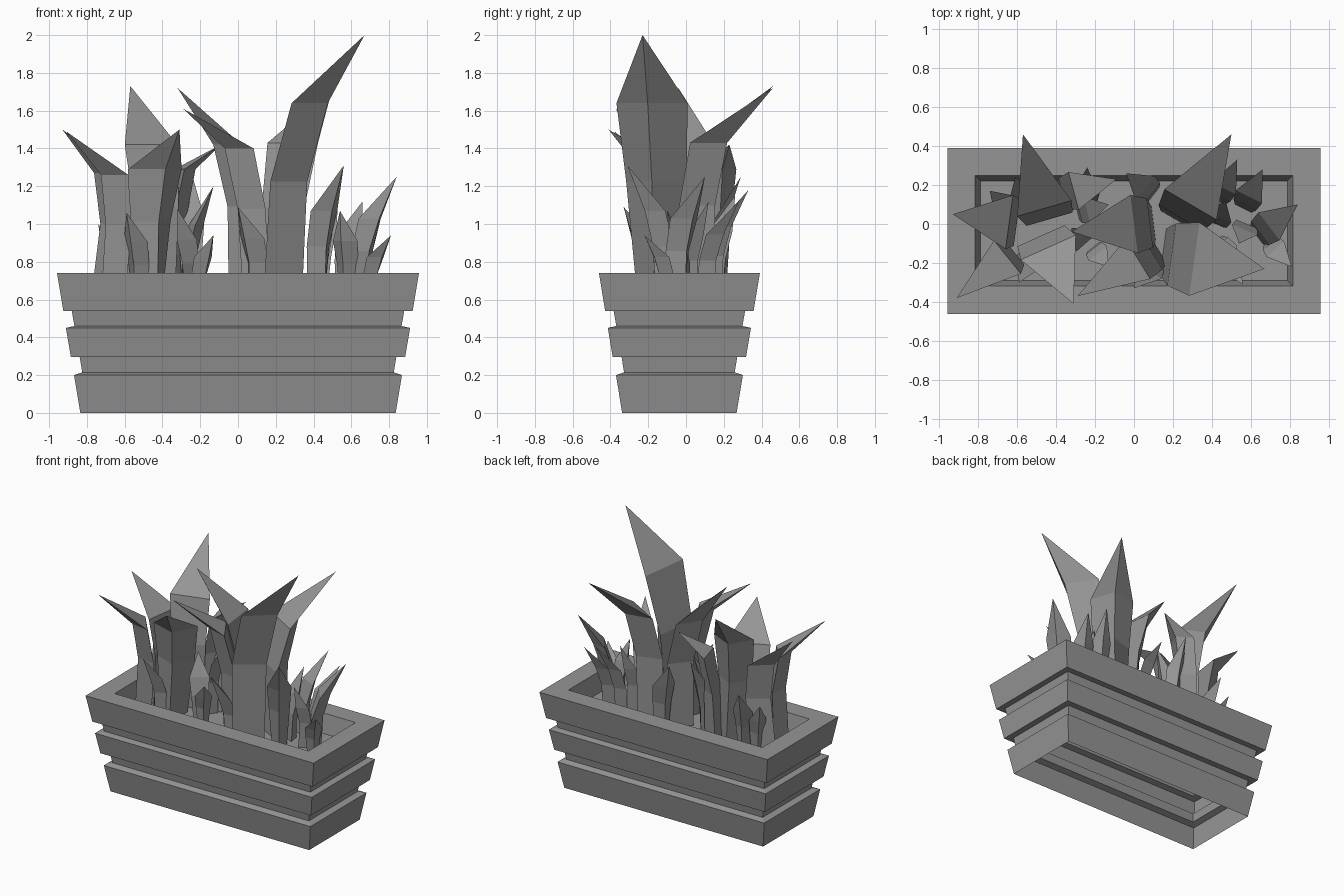
import bpy
import bmesh
from mathutils import Vector

cube = bpy.data.objects.get("Cube")
if cube:
    bpy.data.objects.remove(cube, do_unlink=True)

POT_Y = -0.035      # the pot sits slightly forward of the leaf tips
SOIL_Z = 0.6

grey = bpy.data.materials.new("plain grey")
grey.use_nodes = True
colour = (0.3, 0.3, 0.3, 1)
grey.diffuse_color = colour
grey.node_tree.nodes["Principled BSDF"].inputs["Base Color"].default_value = colour


def finish(bm, name):
    """Turn a bmesh into a flat shaded grey object."""
    bmesh.ops.recalc_face_normals(bm, faces=bm.faces)
    mesh = bpy.data.meshes.new(name)
    bm.to_mesh(mesh)
    bm.free()
    mesh.materials.append(grey)
    obj = bpy.data.objects.new(name, mesh)
    bpy.context.collection.objects.link(obj)
    return obj


def bridge(bm, lower, upper):
    """Join two rings with the same number of corners."""
    count = len(lower)
    for i in range(count):
        j = (i + 1) % count
        bm.faces.new((lower[i], lower[j], upper[j], upper[i]))


def rectangle_ring(bm, half_x, z):
    half_y = half_x - 0.532
    corners = ((-1, -1), (1, -1), (1, 1), (-1, 1))
    return [bm.verts.new((sx * half_x, POT_Y + sy * half_y, z)) for sx, sy in corners]


def build_planter():
    """Stepped trough, open underneath, with a rim and a bed of soil."""
    profile = [
        (0.835, 0), (0.868, 0.2),            # bottom band
        (0.825, 0.215), (0.838, 0.295),      # lower groove
        (0.885, 0.295), (0.911, 0.45),       # middle band
        (0.866, 0.46), (0.88, 0.54),         # upper groove
        (0.925, 0.54), (0.958, 0.74),        # top band
        (0.815, 0.74), (0.787, SOIL_Z),      # rim and inner wall
    ]
    bm = bmesh.new()
    rings = [rectangle_ring(bm, half_x, z) for half_x, z in profile]
    for lower, upper in zip(rings, rings[1:]):
        bridge(bm, lower, upper)
    bm.faces.new(rings[-1])
    finish(bm, "planter")


def build_leaf(name, root, bend, tip, width):
    """Three sided blade: flat inside, ridged outside, bending to a point."""
    root, bend, tip = Vector(root), Vector(bend), Vector(tip)
    outward = Vector((tip.x - bend.x, tip.y - bend.y, 0)).normalized()
    across = Vector((-outward.y, outward.x, 0))
    # the stem bows slightly inward before it curves over
    middle = root.lerp(bend, 0.6) - outward * width * 0.14
    stations = ((root, 0.62, 0.5), (middle, 0.85, 0.46), (bend, 1, 0.44))
    bm = bmesh.new()
    rings = []
    for centre, spread, depth in stations:
        side = across * width * spread / 2
        ridge = outward * width * depth
        rings.append([bm.verts.new(centre + p) for p in (side, ridge, -side)])
    for lower, upper in zip(rings, rings[1:]):
        bridge(bm, lower, upper)
    bm.faces.new(rings[0])
    point = bm.verts.new(tip)
    top = rings[-1]
    for i in range(len(top)):
        bm.faces.new((top[i], top[(i + 1) % len(top)], point))
    finish(bm, name)


build_planter()

# Large leaves: root x y, bend point, tip point, width
large_leaves = [
    ((0.15, -0.14), (0.31, -0.18, 1.64), (0.67, -0.23, 2), 0.38),
    ((0.22, 0.02), (0.29, 0.1, 1.43), (0.5, 0.46, 1.72), 0.31),
    ((0.1, 0), (0, 0, 1.42), (-0.32, -0.04, 1.72), 0.3),
    ((0.13, -0.14), (0.02, -0.18, 1.4), (-0.29, -0.37, 1.61), 0.24),
    ((-0.42, 0.04), (-0.46, 0.08, 1.42), (-0.57, 0.46, 1.73), 0.29),
    ((-0.64, -0.13), (-0.65, -0.17, 1.26), (-0.91, -0.38, 1.49), 0.22),
    ((-0.64, 0.01), (-0.64, 0.01, 1.27), (-0.93, 0.05, 1.5), 0.28),
    ((-0.49, -0.07), (-0.44, -0.12, 1.29), (-0.31, -0.41, 1.5), 0.31),
    ((-0.38, 0.15), (-0.31, 0.17, 1.29), (-0.09, 0.23, 1.42), 0.2),
]
for root, bend, tip, width in large_leaves:
    build_leaf("large_leaf", (*root, SOIL_Z), bend, tip, width)

# Small leaves: root x y, tip point, width
small_leaves = [
    ((0.41, -0.09), (0.56, -0.31, 1.31), 0.17),
    ((0.43, 0.12), (0.53, 0.33, 1.18), 0.14),
    ((0.63, -0.06), (0.84, 0.1, 1.25), 0.18),
    ((0.69, -0.09), (0.81, -0.22, 0.94), 0.12),
    ((0.56, 0.08), (0.66, 0.28, 1.12), 0.15),
    ((0.58, 0), (0.54, -0.1, 1.07), 0.14),
    ((0.42, 0), (0.47, 0.12, 1.12), 0.14),
    ((0.11, -0.19), (0, -0.33, 1.09), 0.16),
    ((0.1, 0.15), (-0.04, 0.26, 1.15), 0.16),
    ((-0.29, 0.06), (-0.13, 0.1, 1.2), 0.14),
    ((-0.25, 0.1), (-0.24, 0.29, 1.25), 0.14),
    ((-0.25, -0.1), (-0.32, -0.02, 1.08), 0.14),
    ((-0.21, -0.12), (-0.13, -0.22, 0.94), 0.12),
    ((-0.52, -0.15), (-0.59, -0.3, 1.06), 0.14),
    ((-0.56, 0.1), (-0.61, 0.24, 1.08), 0.14),
    ((-0.65, 0.08), (-0.74, 0.17, 1), 0.12),
]
for root, tip, width in small_leaves:
    base = Vector((*root, SOIL_Z))
    bend = base.lerp(Vector(tip), 0.3)
    bend.z = SOIL_Z + (tip[2] - SOIL_Z) * 0.66
    build_leaf("small_leaf", base, bend, tip, width)
